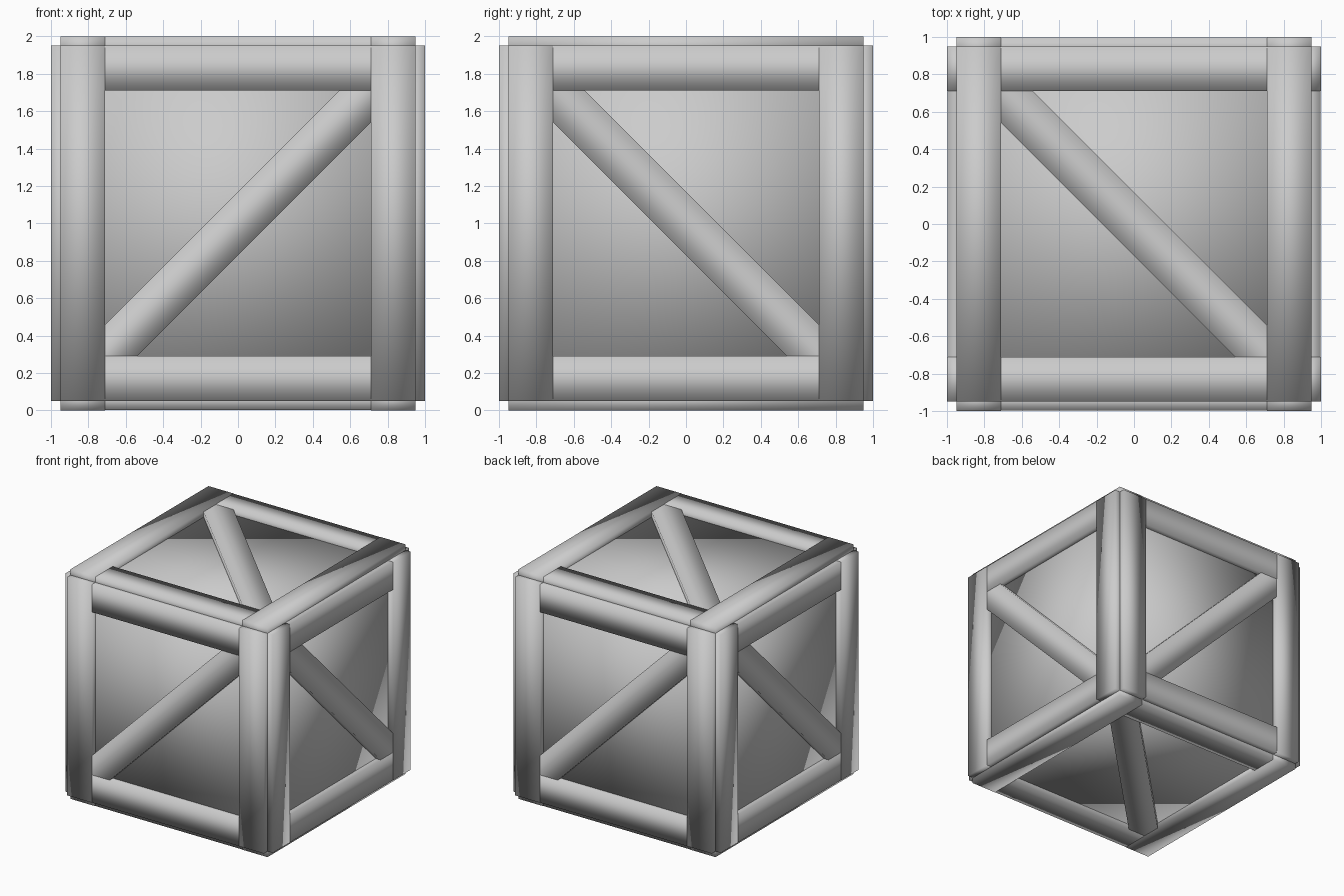
import bpy
import bmesh
from math import pi
from mathutils import Matrix, Vector

start = bpy.data.objects.get("Cube")
if start:
    bpy.data.objects.remove(start, do_unlink=True)

CORE = 0.95     # half size of the solid box, and half span of each frame
INNER = 0.71    # inner edge of the frame boards
DEPTH = 0.90    # buried back of the boards
WIDTH = CORE - INNER
LIFT = Matrix.Translation((0, 0, 1))

grey = bpy.data.materials.new("crate_grey")
grey.use_nodes = True
colour = (0.6, 0.6, 0.6, 1)
grey.diffuse_color = colour
grey.node_tree.nodes["Principled BSDF"].inputs["Base Color"].default_value = colour


def box(name, size, matrix, open_ends=False):
    """Smooth box; open_ends drops the buried caps on its x axis."""
    bm = bmesh.new()
    bmesh.ops.create_cube(bm, size=1)
    bmesh.ops.scale(bm, vec=size, verts=bm.verts)
    if open_ends:
        caps = [f for f in bm.faces if abs(f.normal.x) > 0.9]
        bmesh.ops.delete(bm, geom=caps, context="FACES_ONLY")
    bm.transform(matrix)
    for f in bm.faces:
        f.smooth = True
    mesh = bpy.data.meshes.new(name)
    bm.to_mesh(mesh)
    bm.free()
    mesh.materials.append(grey)
    obj = bpy.data.objects.new(name, mesh)
    bpy.context.collection.objects.link(obj)
    return obj


def board(name, side, length, centre, angle, top, open_ends):
    """Board lying on one side of the crate, its outer face at height top."""
    place = Matrix.Translation(Vector((*centre, (DEPTH + top) / 2)))
    box(name, (length, WIDTH, top - DEPTH),
        LIFT @ side @ place @ Matrix.Rotation(angle, 4, "Z"), open_ends)


# Solid core whose faces show as the recessed panels
box("core_panels", (2 * CORE,) * 3, LIFT)

# Each side: its orientation and the slope of its diagonal brace
upright = Matrix.Rotation(pi / 2, 4, "X")
sides = {
    "front": (upright, 1),
    "left": (Matrix.Rotation(pi / 2, 4, "Z") @ upright, -1),
    "back": (Matrix.Rotation(pi, 4, "Z") @ upright, 1),
    "right": (Matrix.Rotation(-pi / 2, 4, "Z") @ upright, -1),
    "top": (Matrix.Identity(4), -1),
    "bottom": (Matrix.Rotation(pi, 4, "Y"), -1),
}

middle = (CORE + INNER) / 2
for label, (side, slope) in sides.items():
    # Full-length posts and the shorter rails between them
    for number, sign in enumerate((-1, 1), 1):
        board(f"{label}_post_{number}", side, 2 * CORE,
              (sign * middle, 0), pi / 2, 1, False)
        board(f"{label}_rail_{number}", side, 2 * INNER,
              (0, sign * middle), 0, 0.998, True)
    # Diagonal brace, ends tucked under the frame
    board(f"{label}_brace", side, 2.3, (0, 0), slope * pi / 4, 0.996, True)
